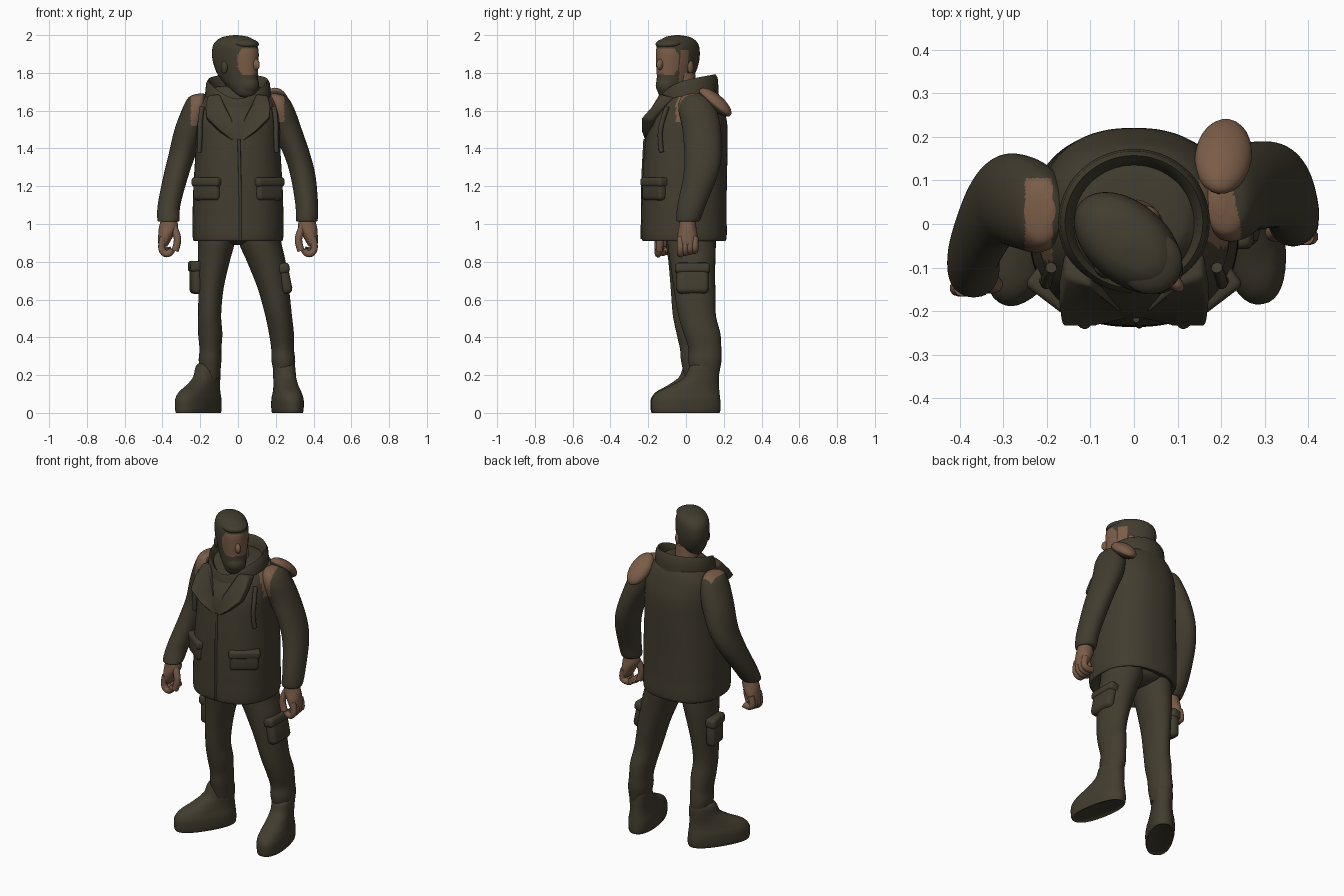
import bpy, bmesh, math
from mathutils import Vector, Matrix

if "Cube" in bpy.data.objects:
    bpy.data.objects.remove(bpy.data.objects["Cube"])


def material(name, rgb):
    m = bpy.data.materials.new(name)
    m.diffuse_color = (*rgb, 1)
    m.use_nodes = True
    m.node_tree.nodes["Principled BSDF"].inputs["Base Color"].default_value = m.diffuse_color
    return m


OLIVE = material("dark_olive", (0.054, 0.046, 0.028))
SKIN = material("brown_skin", (0.195, 0.108, 0.064))


def finish(name, bm, rule=None, mat=OLIVE):
    bmesh.ops.recalc_face_normals(bm, faces=bm.faces)
    me = bpy.data.meshes.new(name)
    if rule:
        for f in bm.faces:
            f.material_index = int(rule(f.calc_center_median()))
    bm.to_mesh(me)
    bm.free()
    me.materials.append(mat)
    if rule:
        me.materials.append(SKIN)
    ob = bpy.data.objects.new(name, me)
    bpy.context.collection.objects.link(ob)
    return ob


def spline(keys, t):
    """Catmull-Rom value at t in [0, len-1]."""
    i = min(int(t), len(keys) - 2)
    u = t - i
    p = [keys[max(0, min(len(keys) - 1, i + k))] for k in (-1, 0, 1, 2)]
    return [0.5 * (2 * b + (c - a) * u + (2 * a - 5 * b + 4 * c - d) * u * u
                   + (3 * b - a - 3 * c + d) * u ** 3) for a, b, c, d in zip(*p)]


def loft(name, keys, origin=(0, 0), yaw=0, power=2, rule=None, mat=OLIVE, n=40, steps=6):
    """Stack of rounded sections; each key is (x, y, z, half width, half depth)."""
    bm, rings = bmesh.new(), []
    rot = Matrix.Rotation(yaw, 3, 'Z')
    off = Vector((*origin, 0))
    for k in range((len(keys) - 1) * steps + 1):
        x, y, z, rx, ry = spline(keys, k / steps)
        ring = []
        for j in range(n):
            c, s = math.cos(math.tau * j / n), math.sin(math.tau * j / n)
            c = math.copysign(abs(c) ** (2 / power), c)
            s = math.copysign(abs(s) ** (2 / power), s)
            p = Vector((x + max(rx, .002) * c, y + max(ry, .002) * s, z))
            ring.append(bm.verts.new(rot @ p + off))
        rings.append(ring)
    for a, b in zip(rings, rings[1:]):
        for j in range(n):
            bm.faces.new((a[j], a[(j + 1) % n], b[(j + 1) % n], b[j]))
    bm.faces.new(rings[0])
    bm.faces.new(rings[-1])
    return finish(name, bm, rule, mat)


def ball(name, loc, size, rot=(0, 0, 0), mat=OLIVE, rule=None):
    bm = bmesh.new()
    bmesh.ops.create_uvsphere(bm, u_segments=24, v_segments=16, radius=1)
    bmesh.ops.scale(bm, vec=size, verts=bm.verts)
    ob = finish(name, bm, rule, mat)
    ob.location, ob.rotation_euler = loc, rot
    return ob


def box(name, loc, size, rot=(0, 0, 0), bevel=.015):
    bm = bmesh.new()
    bmesh.ops.create_cube(bm, size=1)
    bmesh.ops.scale(bm, vec=size, verts=bm.verts)
    bmesh.ops.bevel(bm, geom=bm.edges[:], offset=bevel, segments=3, profile=.5, affect='EDGES')
    ob = finish(name, bm)
    ob.location, ob.rotation_euler = loc, rot
    return ob


def tube(name, pts, r, mat=OLIVE):
    cu = bpy.data.curves.new(name, 'CURVE')
    cu.dimensions, cu.bevel_depth, cu.bevel_resolution, cu.use_fill_caps = '3D', r, 3, True
    sp = cu.splines.new('NURBS')
    sp.points.add(len(pts) - 1)
    for p, co in zip(sp.points, pts):
        p.co = (*co, 1)
    sp.use_endpoint_u, sp.order_u = True, 3
    tmp = bpy.data.objects.new(name + "_path", cu)
    me = bpy.data.meshes.new_from_object(tmp)
    bpy.data.objects.remove(tmp)
    me.materials.clear()
    me.materials.append(mat)
    bpy.context.collection.objects.link(bpy.data.objects.new(name, me))


def bare_shoulder(c):
    if c.x < 0:
        return c.z > 1.52 and -.25 < c.x < -.187 and -.085 < c.y < .105
    slope = .245 - .25 * max(0, c.y)
    return c.z > 1.54 and .15 < c.x < slope and -.055 < c.y < .1 and c.y > -.03 - (c.x - .15) * .5


# Coat body
loft("coat", [(0, -.01, .935, .20, .18), (0, -.01, .915, .237, .222), (0, -.01, 1.05, .24, .225),
              (0, -.008, 1.2, .236, .224), (0, 0, 1.4, .224, .22), (0, .008, 1.53, .22, .21),
              (0, .02, 1.62, .208, .178), (0, .03, 1.68, .175, .148), (0, .03, 1.72, .13, .12),
              (0, .02, 1.73, .10, .10)], power=2.35, n=96, steps=10, rule=bare_shoulder)
tube("coat_front_edge", [(.012, -.232, .92), (.012, -.232, 1.1), (.01, -.23, 1.25), (.005, -.218, 1.45)], .008)

# Standing collar, lower at the front
bm = bmesh.new()
N, rows = 64, []
for w, h in ((1.1, -.14), (1.1, -.07), (1.07, -.02), (1.0, 0), (.92, -.015), (.86, -.06), (.8, -.14)):
    row = []
    for j in range(N):
        a = math.tau * j / N
        s = (1 - math.cos(a)) / 2
        row.append(bm.verts.new((.158 * w * math.sin(a), .005 + .152 * w * math.cos(a),
                                 1.793 - .055 * s - .075 * s ** 5 + h)))
    rows.append(row)
for a, b in zip(rows, rows[1:]):
    for j in range(N):
        bm.faces.new((a[j], a[(j + 1) % N], b[(j + 1) % N], b[j]))
finish("collar", bm)

for s, tag in ((-1, "right"), (1, "left")):
    # Folded lapel
    bm = bmesh.new()
    outline = [(0, -.212, 1.42), (.09, -.24, 1.49), (.165, -.24, 1.56),
               (.172, -.185, 1.62), (.16, -.12, 1.68), (.10, -.145, 1.69), (.035, -.205, 1.56)]
    f = bm.faces.new([bm.verts.new((s * x, y, z)) for x, y, z in outline])
    ext = bmesh.ops.extrude_face_region(bm, geom=[f])
    bmesh.ops.translate(bm, vec=(0, .06, -.012), verts=[v for v in ext["geom"] if isinstance(v, bmesh.types.BMVert)])
    bmesh.ops.bevel(bm, geom=bm.edges[:], offset=.012, segments=3, profile=.5, affect='EDGES')
    finish(tag + "_lapel", bm)
    # Coat pocket with flap, and hanging chest strap
    box(tag + "_coat_pocket", (s * .16, -.165, 1.18), (.165, .062, .11), (0, 0, s * .65), .02)
    box(tag + "_pocket_flap", (s * .161, -.167, 1.222), (.178, .066, .05), (0, 0, s * .65))
    tube(tag + "_chest_strap", [(s * .19, -.10, 1.62), (s * .203, -.13, 1.54),
                                (s * .2, -.14, 1.46), (s * .205, -.13, 1.38)], .013)

# Sleeves with bare shoulder patches
loft("right_sleeve", [(-.195, .03, 1.69, .015, .03), (-.21, .03, 1.672, .05, .075), (-.222, .035, 1.61, .073, .1),
                      (-.256, .05, 1.5, .08, .107), (-.295, .055, 1.37, .072, .103), (-.33, .02, 1.25, .066, .095),
                      (-.365, -.06, 1.1, .06, .075), (-.368, -.11, 1.02, .058, .058), (-.368, -.11, 1.015, .04, .04)],
     rule=bare_shoulder, n=72, steps=12)
loft("left_sleeve", [(.195, .05, 1.69, .015, .03), (.21, .05, 1.672, .05, .075), (.225, .06, 1.61, .073, .1),
                     (.26, .083, 1.5, .078, .102), (.315, .09, 1.36, .07, .098), (.345, .075, 1.25, .066, .09),
                     (.364, .03, 1.1, .06, .075), (.364, .012, 1.02, .057, .062), (.364, .012, 1.015, .04, .04)],
     rule=bare_shoulder, n=72, steps=12)

# Loose pad behind the left shoulder
ball("shoulder_pad", (.205, .155, 1.645), (.065, .108, .042), (-.7, 0, -.15), OLIVE, lambda c: c.z > -.008)

# Hands: palm, curled fingers, thumb
for s, y, tag in ((-1, -.11, "right"), (1, .008, "left")):
    loft(tag + "_palm", [(s * .365, y, 1.04, .038, .04), (s * .368, y, .985, .05, .046),
                         (s * .38, y, .945, .042, .052), (s * .393, y, .9, .03, .05),
                         (s * .394, y, .88, .018, .04)], mat=SKIN, n=24)
    for i in range(4):
        yy = y - .037 + .025 * i
        lift = .006 * i
        tube(f"{tag}_finger_{i + 1}", [(s * .395, yy, .93), (s * .41, yy, .88), (s * .392, yy, .842 + lift),
                                       (s * .36, yy, .842 + lift), (s * .35, yy, .865)], .019, SKIN)
    tube(tag + "_thumb", [(s * .35, y - .01, 1.0), (s * .324, y - .025, .95),
                          (s * .318, y - .03, .9), (s * .334, y - .03, .858)], .02, SKIN)

# Trousers
loft("trouser_seat", [(0, .025, .89, .03, .06), (0, .025, .915, .13, .115), (0, .02, .96, .2, .14), (0, .02, 1.02, .2, .14)])
loft("right_trouser_leg", [(-.11, .02, 1.0, .10, .13), (-.115, .022, .9, .097, .128), (-.128, .025, .8, .084, .118),
                           (-.143, .022, .66, .067, .103), (-.15, .02, .52, .061, .09), (-.147, .037, .42, .064, .087),
                           (-.146, .05, .34, .058, .082), (-.148, .055, .28, .06, .082), (-.147, .058, .23, .055, .075),
                           (-.147, .058, .18, .05, .065)])
loft("left_trouser_leg", [(.11, .025, 1.0, .11, .13), (.118, .03, .9, .112, .128), (.15, .035, .8, .102, .12),
                          (.187, .045, .66, .083, .11), (.214, .058, .52, .071, .1), (.23, .085, .42, .066, .097),
                          (.236, .1, .34, .06, .087), (.24, .1, .28, .063, .088), (.243, .1, .23, .057, .08),
                          (.245, .1, .18, .05, .07)])

# Thigh pouches
box("right_thigh_pouch", (-.222, .035, .715), (.06, .13, .17), (0, 0, .15), .025)
box("right_pouch_flap", (-.226, .035, .775), (.065, .14, .06), (0, 0, .15), .018)
box("left_thigh_pouch", (.247, .035, .71), (.06, .17, .16), (0, -.2, 0), .025)
box("left_pouch_flap", (.24, .035, .765), (.066, .185, .055), (0, -.2, 0), .018)

# Boots: sole and upper in one stack
boot = [(0, 0, .004, .06, .165), (0, 0, 0, .073, .18), (0, 0, .03, .078, .186), (0, 0, .075, .077, .183),
        (0, .014, .112, .068, .165), (0, .05, .148, .061, .126), (0, .084, .19, .058, .092),
        (0, .096, .24, .057, .079), (0, .098, .262, .045, .065)]
loft("right_boot", boot, (-.21, -.022), -.56, 2.3)
loft("left_boot", boot, (.262, 0), .18, 2.3)

# Head turned to its left: bearded jaw, bare face, short hair
YAW, HX, HY = .86, -.012, -.045
FWD = Vector((math.sin(YAW), -math.cos(YAW), 0))
SIDE = Vector((math.cos(YAW), math.sin(YAW), 0))


def on_head(u, v, z):
    return Vector((HX, HY, z)) + FWD * u + SIDE * v


def bare_face(c):
    d = c - Vector((HX, HY, 0))
    u, v = d.dot(FWD), d.dot(SIDE)
    if v > 0 and u < .07:
        return u > .015 and 1.72 < c.z < 1.92
    edge = .075 + max(0, abs(c.z - 1.86) - .03) * .6
    return u > edge and 1.79 < c.z < 1.93


loft("neck", [(0, .0, 1.62, .085, .085), (0, -.01, 1.7, .07, .07), (0, -.02, 1.8, .068, .068)], mat=SKIN)
loft("head", [(0, -.075, 1.665, .02, .02), (0, -.072, 1.682, .048, .052), (0, -.05, 1.725, .066, .09),
              (0, -.015, 1.79, .08, .122), (0, .0, 1.86, .09, .14), (0, .003, 1.925, .091, .141),
              (0, .004, 1.965, .08, .12), (0, .0, 1.99, .052, .078), (0, .0, 2.0, .01, .01)],
     (HX, HY), YAW, rule=bare_face, n=96, steps=12)
ball("nose", on_head(.138, 0, 1.845), (.016, .026, .03), (-.35, 0, YAW), SKIN)
ball("beard", on_head(.088, 0, 1.735), (.058, .058, .058), (0, 0, YAW))
ball("moustache", on_head(.118, 0, 1.794), (.032, .02, .011), (0, 0, YAW))
ball("fringe", on_head(.065, 0, 1.955), (.074, .074, .031), (.1, 0, YAW))
for s, tag in ((-1, "right"), (1, "left")):
    ball(tag + "_ear", on_head(-.005, s * .088, 1.83), (.012, .022, .034), (0, 0, YAW), SKIN if s > 0 else OLIVE)

# Smooth shading with sharp edges kept
for ob in bpy.context.scene.objects:
    ob.select_set(True)
    bpy.context.view_layer.objects.active = ob
bpy.ops.object.shade_smooth_by_angle(angle=math.radians(50))
